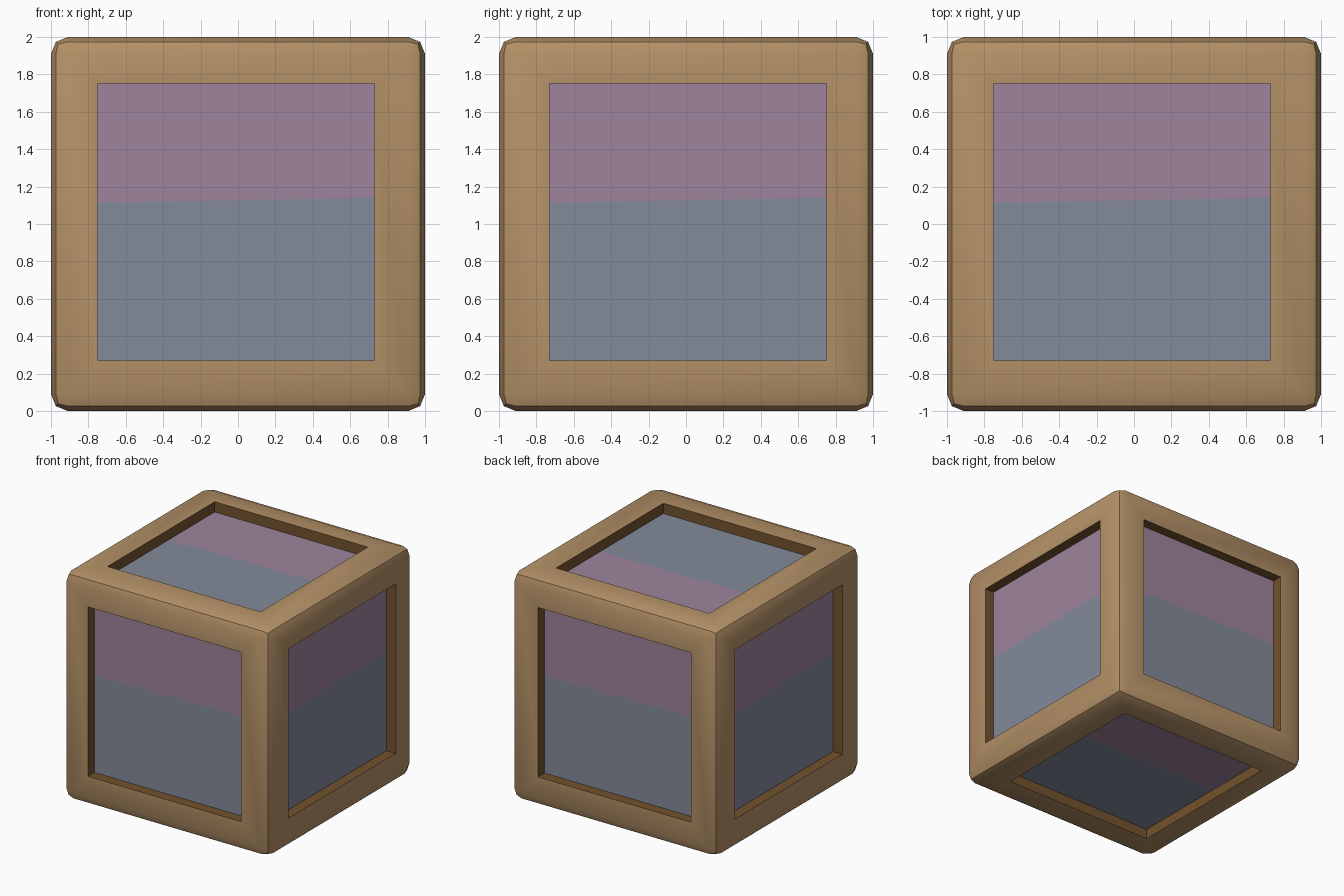
import bpy, bmesh, math
from mathutils import Vector

if "Cube" in bpy.data.objects:
    bpy.data.objects.remove(bpy.data.objects["Cube"])

def material(name, rgb):
    lin = [((c / 255 + 0.055) / 1.055) ** 2.4 for c in rgb]
    m = bpy.data.materials.new(name)
    m.diffuse_color = (*lin, 1)
    m.use_nodes = True
    m.node_tree.nodes["Principled BSDF"].inputs["Base Color"].default_value = m.diffuse_color
    return m

FRAME, WALL, LOWER, UPPER = range(4)
mats = [material("tan frame", (180, 145, 103)),
        material("dark brown recess", (115, 82, 45)),
        material("slate blue panel", (131, 138, 155)),
        material("mauve panel", (157, 132, 156))]

HALF, DEPTH = 0.74, 0.09
CENTRE = Vector((-0.01, 0.01, 0.01))     # the recesses sit slightly off centre

# Rounded block
bm = bmesh.new()
bmesh.ops.create_cube(bm, size=2)
bmesh.ops.bevel(bm, geom=bm.edges[:], offset=0.09, segments=2, profile=0.5, affect='EDGES')
bm.normal_update()
sides = [f for f in bm.faces if f.calc_area() > 1]

for f in sides:
    n = f.normal.copy()
    axis = max(range(3), key=lambda i: abs(n[i]))

    # Opening rim on this side
    bmesh.ops.inset_individual(bm, faces=[f], thickness=0.1)
    for v in f.verts:
        for i in range(3):
            if i != axis:
                v.co[i] = math.copysign(HALF, v.co[i]) + CENTRE[i]

    # Recess walls and floor
    walls = bmesh.ops.extrude_discrete_faces(bm, faces=[f])["faces"]
    floor = walls[0]
    for v in floor.verts:
        v.co -= n * DEPTH
    for e in floor.edges:
        for w in e.link_faces:
            w.material_index = WALL
    floor.material_index = LOWER

    # Two-tone panel: cut the floor along a slightly tilted line
    up = Vector((0, 1, 0)) if axis == 2 else Vector((0, 0, 1))
    cut_no = (up - up.cross(n) * 0.017).normalized()
    cut_co = up * 0.127
    geom = [floor] + floor.edges[:] + floor.verts[:]
    bmesh.ops.bisect_plane(bm, geom=geom, plane_co=cut_co, plane_no=cut_no)
    bm.normal_update()
    for p in bm.faces:
        if p.material_index == LOWER and p.normal.dot(n) > 0.9:
            if (p.calc_center_median() - cut_co).dot(cut_no) > 0:
                p.material_index = UPPER

bmesh.ops.translate(bm, verts=bm.verts[:], vec=(0, 0, 1))
mesh = bpy.data.meshes.new("recessed_cube")
bm.to_mesh(mesh)
bm.free()
for m in mats:
    mesh.materials.append(m)
cube = bpy.data.objects.new("recessed_cube", mesh)
bpy.context.collection.objects.link(cube)
bpy.context.view_layer.objects.active = cube
cube.select_set(True)
bpy.ops.object.shade_smooth_by_angle(angle=math.radians(30))
